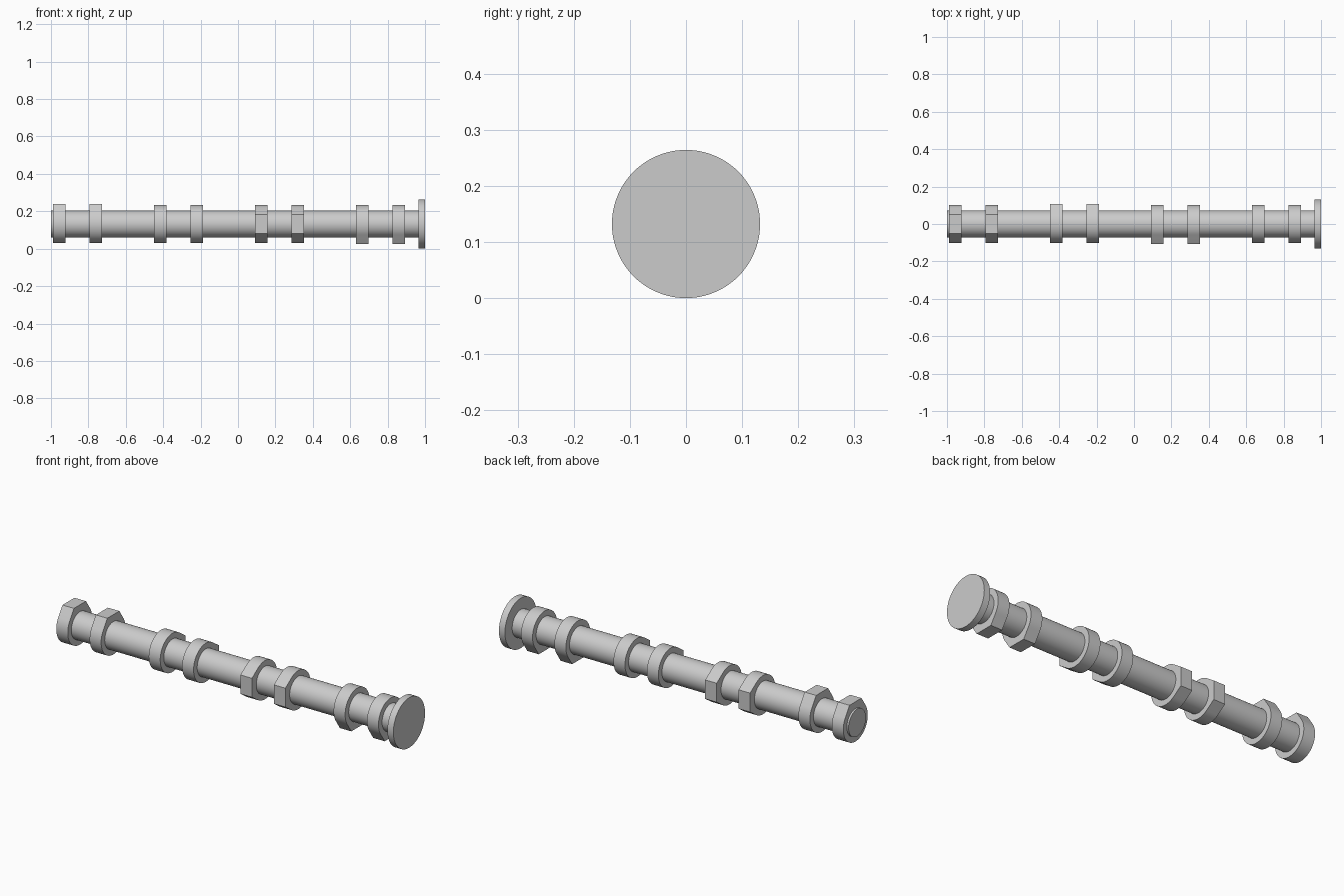
import bpy, bmesh, math

if "Cube" in bpy.data.objects:
    bpy.data.objects.remove(bpy.data.objects["Cube"])

AXIS_Z = 0.132      # height of the shaft axis
SHAFT_R = 0.072
FLANGE_R = 0.132
BASE_R = 0.102      # lobe base circle
NOSE_H = 0.108      # axis to the flat of the nose
NOSE_W = 0.05       # half width of the flat

steel = bpy.data.materials.new("plain grey steel")
steel.use_nodes = True
grey = (0.6, 0.6, 0.6, 1.0)
steel.diffuse_color = grey
steel.node_tree.nodes["Principled BSDF"].inputs["Base Color"].default_value = grey


def extrude_along_x(name, profile, x0, x1):
    """Solid made from a closed (y, z) profile around the axis, from x0 to x1."""
    bm = bmesh.new()
    face = bm.faces.new([bm.verts.new((x0, y, z + AXIS_Z)) for y, z in profile])
    out = bmesh.ops.extrude_face_region(bm, geom=[face])
    moved = [v for v in out["geom"] if isinstance(v, bmesh.types.BMVert)]
    bmesh.ops.translate(bm, verts=moved, vec=(x1 - x0, 0, 0))
    bmesh.ops.recalc_face_normals(bm, faces=bm.faces)
    mesh = bpy.data.meshes.new(name)
    bm.to_mesh(mesh)
    bm.free()
    mesh.materials.append(steel)
    obj = bpy.data.objects.new(name, mesh)
    bpy.context.collection.objects.link(obj)
    bpy.ops.object.select_all(action="DESELECT")
    obj.select_set(True)
    bpy.context.view_layer.objects.active = obj
    bpy.ops.object.shade_smooth_by_angle(angle=math.radians(20))
    return obj


def circle(radius, n=64):
    return [(radius * math.cos(2 * math.pi * i / n),
             radius * math.sin(2 * math.pi * i / n)) for i in range(n)]


def lobe_profile(direction, n=48):
    """Base circle with straight tangent flanks up to a flat nose."""
    corner = math.hypot(NOSE_W, NOSE_H)
    touch = math.atan2(NOSE_W, NOSE_H) + math.acos(BASE_R / corner)
    pts = [(NOSE_H, -NOSE_W), (NOSE_H, NOSE_W)]
    for i in range(n + 1):
        a = touch + (2 * math.pi - 2 * touch) * i / n
        pts.append((BASE_R * math.cos(a), BASE_R * math.sin(a)))
    c, s = math.cos(direction), math.sin(direction)
    return [(u * c - v * s, u * s + v * c) for u, v in pts]


# Shaft and end flange
extrude_along_x("shaft", circle(SHAFT_R), -1.0, 0.97)
extrude_along_x("end_flange", circle(FLANGE_R, 96), 0.965, 1.0)

# Four pairs of lobes: start of the pair and direction of the nose
pairs = [(-0.99, 90), (-0.45, 0), (0.09, 180), (0.63, 270)]
for p, (start, degrees) in enumerate(pairs, 1):
    profile = lobe_profile(math.radians(degrees))
    for k in range(2):
        x = start + 0.195 * k
        extrude_along_x(f"cam_lobe_{p}_{k + 1}", profile, x, x + 0.067)
